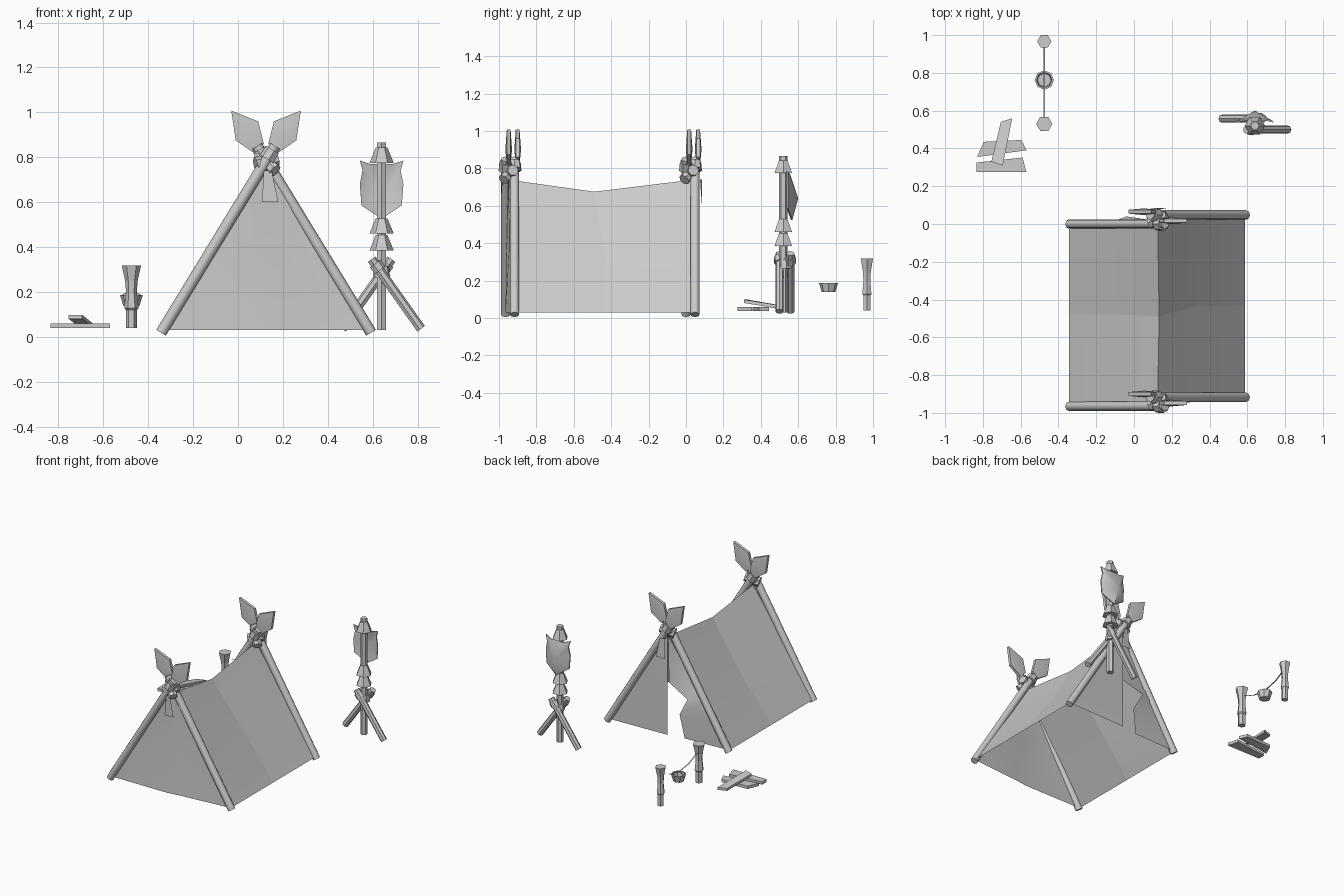
import bpy, bmesh, math
from mathutils import Vector

cube = bpy.data.objects.get("Cube")
if cube:
    bpy.data.objects.remove(cube)

GREY = (0.6, 0.6, 0.6, 1)
mat = bpy.data.materials.new("plain_grey")
mat.use_nodes = True
mat.diffuse_color = GREY
mat.node_tree.nodes["Principled BSDF"].inputs["Base Color"].default_value = GREY
CX = 0.125   # tent centre line


def finish(name, bm, smooth=None):
    me = bpy.data.meshes.new(name)
    bmesh.ops.recalc_face_normals(bm, faces=bm.faces)
    bm.to_mesh(me)
    bm.free()
    me.materials.append(mat)
    ob = bpy.data.objects.new(name, me)
    bpy.context.collection.objects.link(ob)
    if smooth:
        bpy.ops.object.select_all(action='DESELECT')
        ob.select_set(True)
        bpy.context.view_layer.objects.active = ob
        bpy.ops.object.shade_smooth_by_angle(angle=math.radians(smooth))
    return ob


def rod(name, a, b, r, r2=None, sides=8, smooth=50):
    """Straight tapered cylinder from a to b."""
    a, b = Vector(a), Vector(b)
    bm = bmesh.new()
    bmesh.ops.create_cone(bm, cap_ends=True, segments=sides, radius1=r,
                          radius2=r if r2 is None else r2, depth=(b - a).length)
    ob = finish(name, bm, smooth)
    ob.rotation_mode = 'QUATERNION'
    ob.rotation_quaternion = (b - a).to_track_quat('Z', 'Y')
    ob.location = (a + b) / 2


def lathe(name, profile, x, y, sides):
    """Revolve (radius, z) pairs around a vertical axis."""
    bm = bmesh.new()
    rings = [[bm.verts.new((x + r * math.cos(math.tau * i / sides),
                            y + r * math.sin(math.tau * i / sides), z))
              for i in range(sides)] for r, z in profile]
    for lo, hi in zip(rings, rings[1:]):
        for i in range(sides):
            j = (i + 1) % sides
            bm.faces.new((lo[i], lo[j], hi[j], hi[i]))
    bm.faces.new(rings[0])
    bm.faces.new(rings[-1])
    finish(name, bm)


def sheet(name, rows, smooth=30):
    """Cloth from rows of points."""
    bm = bmesh.new()
    grid = [[bm.verts.new(p) for p in row] for row in rows]
    for r0, r1 in zip(grid, grid[1:]):
        for i in range(len(r0) - 1):
            bm.faces.new((r0[i], r0[i + 1], r1[i + 1], r1[i]))
    finish(name, bm, smooth)


def pillow(name, outline, mid, y, front, back, rim, bend=0.0):
    """Thick (x, z) outline, bent away from its middle, which bulges front and back."""
    bm = bmesh.new()
    edges = []
    for d, bulge in ((-rim, -front), (rim, back)):
        ring = [bm.verts.new((x, y + d - bend * abs(x - mid[0]), z)) for x, z in outline]
        c = bm.verts.new((mid[0], y + bulge, mid[1]))
        for i, v in enumerate(ring):
            bm.faces.new((v, ring[(i + 1) % len(ring)], c))
        edges.append(ring)
    lo, hi = edges
    for i in range(len(lo)):
        j = (i + 1) % len(lo)
        bm.faces.new((lo[i], lo[j], hi[j], hi[i]))
    finish(name, bm, 40)


def board(name, corners, z0, z1, h):
    """Plank over four (x, y) corners, sloping from z0 to z1."""
    bm = bmesh.new()
    low = [bm.verts.new((x, y, z)) for (x, y), z in zip(corners, (z0, z0, z1, z1))]
    top = [bm.verts.new(v.co + Vector((0, 0, h))) for v in low]
    bm.faces.new(low)
    bm.faces.new(top)
    for i in range(4):
        j = (i + 1) % 4
        bm.faces.new((low[i], low[j], top[j], top[i]))
    finish(name, bm)


# Tent frames: crossed poles, bindings, blade tips and hanging strips
BLADE = [(-0.03, 1.008), (0.09, 0.96), (0.115, 0.86), (0.07, 0.82), (-0.01, 0.875)]
for end, y, out in (("front", -0.965, -0.99), ("back", 0.0, 0.085)):
    for side, s, dy in (("right", -1, 0.0), ("left", 1, 0.048)):
        foot = Vector((CX + s * 0.468, y + dy, 0.018))
        tip = Vector((CX - s * 0.04, y + dy, 0.85))
        rod(f"{end}_{side}_pole", foot, tip, 0.025)
        rod(f"{end}_{side}_binding", foot.lerp(tip, 0.93), foot.lerp(tip, 0.98), 0.038, 0.034, 7, 30)
        pts = [(CX - s * (CX - x), z) for x, z in BLADE]
        pillow(f"{end}_{side}_blade", pts, (CX - s * 0.07, 0.9), y + dy + 0.017, 0.018, 0.018, 0.01)
    rod(f"{end}_knot", (CX - 0.045, y + 0.01, 0.765), (CX + 0.05, y + 0.04, 0.79), 0.036, 0.03, 7, 30)
    rod(f"{end}_knot_cross", (CX - 0.03, y + 0.05, 0.81), (CX + 0.04, y - 0.01, 0.74), 0.03, 0.03, 7, 30)
    sheet(f"{end}_hanging_strip", [
        [(CX - 0.01, out + (0.01 if out < 0 else -0.01), 0.74), (CX + 0.025, out, 0.74)],
        [(CX - 0.018, out, 0.6), (CX + 0.055, out, 0.6)]])

# Sagging roof: ridge, mid-height and hem rows on each side
for side, x, y0, y1 in (("right", -0.345, -0.96, 0.0), ("left", 0.587, -0.92, 0.05)):
    ym, h = (y0 + y1) / 2, (x + CX) / 2
    dip = 0.026 if x < CX else -0.026
    sheet(f"{side}_roof_cloth", [
        [(CX, -0.94, 0.738), (CX + 0.008, -0.49, 0.675), (CX, 0.025, 0.738)],
        [(h, y0, 0.385), (h + dip, ym, 0.36), (h, y1, 0.385)],
        [(x, y0, 0.03), (x, ym, 0.03), (x, y1, 0.03)]], 4)

# Closed front wall with a soft centre fold
sheet("front_wall", [
    [(CX - 0.01, -0.95, 0.74), (CX - 0.005, -0.95, 0.74), (CX + 0.005, -0.945, 0.74), (CX + 0.01, -0.94, 0.74)],
    [(-0.11, -0.96, 0.385), (0.112, -0.945, 0.385), (0.17, -0.935, 0.385), (0.356, -0.925, 0.385)],
    [(-0.345, -0.965, 0.03), (0.112, -0.965, 0.03), (0.22, -0.95, 0.03), (0.587, -0.92, 0.03)]])

# Back wall: straight half, and half with a pulled-aside door edge
sheet("back_wall_left", [
    [(CX, 0.03, 0.74), (CX + 0.005, 0.03, 0.74)],
    [(CX, 0.035, 0.385), (0.356, 0.045, 0.385)],
    [(CX, 0.035, 0.03), (0.587, 0.05, 0.03)]])
sheet("back_wall_right", [
    [(CX - 0.005, 0.02, 0.74), (CX, 0.025, 0.74)],
    [(-0.1, 0.0, 0.4), (0.125, 0.015, 0.4)],
    [(-0.145, 0.0, 0.33), (-0.04, 0.04, 0.33)],
    [(-0.23, 0.0, 0.2), (0.03, 0.03, 0.2)],
    [(-0.345, 0.0, 0.03), (0.0, 0.015, 0.03)]])

# Standing post with flared collars
PX, PY = 0.64, 0.52
rod("standing_post", (PX, PY, 0.03), (PX, PY, 0.865), 0.023, sides=6, smooth=20)
for i, z in enumerate((0.385, 0.46, 0.775)):
    lathe(f"post_collar_{i + 1}", [(0.054, z), (0.026, z + 0.068)], PX, PY, 6)

# Bracing legs and their lashings
for side, s, y in (("left", 1, 0.5), ("right", -1, 0.558)):
    rod(f"{side}_brace", (PX + s * 0.175, y, 0.035), (PX - s * 0.045, y, 0.345), 0.022, sides=7)
    rod(f"{side}_lashing", (PX - s * 0.008, y, 0.295), (PX - s * 0.03, y, 0.325), 0.03, sides=7, smooth=20)
rod("post_lashing", (PX, PY + 0.01, 0.265), (PX, PY + 0.01, 0.315), 0.038, 0.034, 7, 20)

# Bulging hide shield on the rear of the post
half = [(0.05, 0.77), (0.097, 0.785), (0.085, 0.74), (0.097, 0.68), (0.09, 0.585)]
shield = [(PX + x, z) for x, z in half] + [(PX, 0.525)] + [(PX - x, z) for x, z in reversed(half)]
pillow("hide_shield", shield, (PX, 0.64), 0.565, -0.02, 0.035, 0.004, 0.25)

# Cooking posts, flat rope, pot and handle
KX, KY = -0.475, 0.762
for name, y, w in (("near", 0.53, 1.0), ("far", 0.967, 0.88)):
    lathe(f"{name}_cook_post", [(0.025 * w, 0.04), (0.025 * w, 0.12), (0.032 * w, 0.128), (0.024 * w, 0.2),
                                (0.028 * w, 0.25), (0.043 * w, 0.317)], KX, y, 6)
rope = [(0.53, 0.265), (0.65, 0.215), (KY, 0.2), (0.87, 0.225), (0.967, 0.275)]
sheet("rope", [[(KX - 0.005, y, z), (KX + 0.005, y, z)] for y, z in rope], 40)
lathe("pot", [(0.036, 0.138), (0.051, 0.187), (0.041, 0.187), (0.036, 0.15)], KX, KY, 8)
for side, s in (("right", -1), ("left", 1)):
    sheet(f"{side}_pot_handle", [[(KX + s * 0.046, KY, 0.185), (KX + s * 0.04, KY, 0.185)],
                                 [(KX + s * 0.006, KY, 0.206), (KX, KY, 0.2)]])

# Firewood planks
board("plank_front", [(-0.835, 0.275), (-0.57, 0.275), (-0.59, 0.352), (-0.835, 0.325)], 0.038, 0.038, 0.02)
board("plank_middle", [(-0.83, 0.355), (-0.57, 0.39), (-0.595, 0.445), (-0.795, 0.435)], 0.038, 0.038, 0.02)
board("plank_top", [(-0.755, 0.33), (-0.695, 0.31), (-0.645, 0.56), (-0.705, 0.54)], 0.08, 0.04, 0.018)
